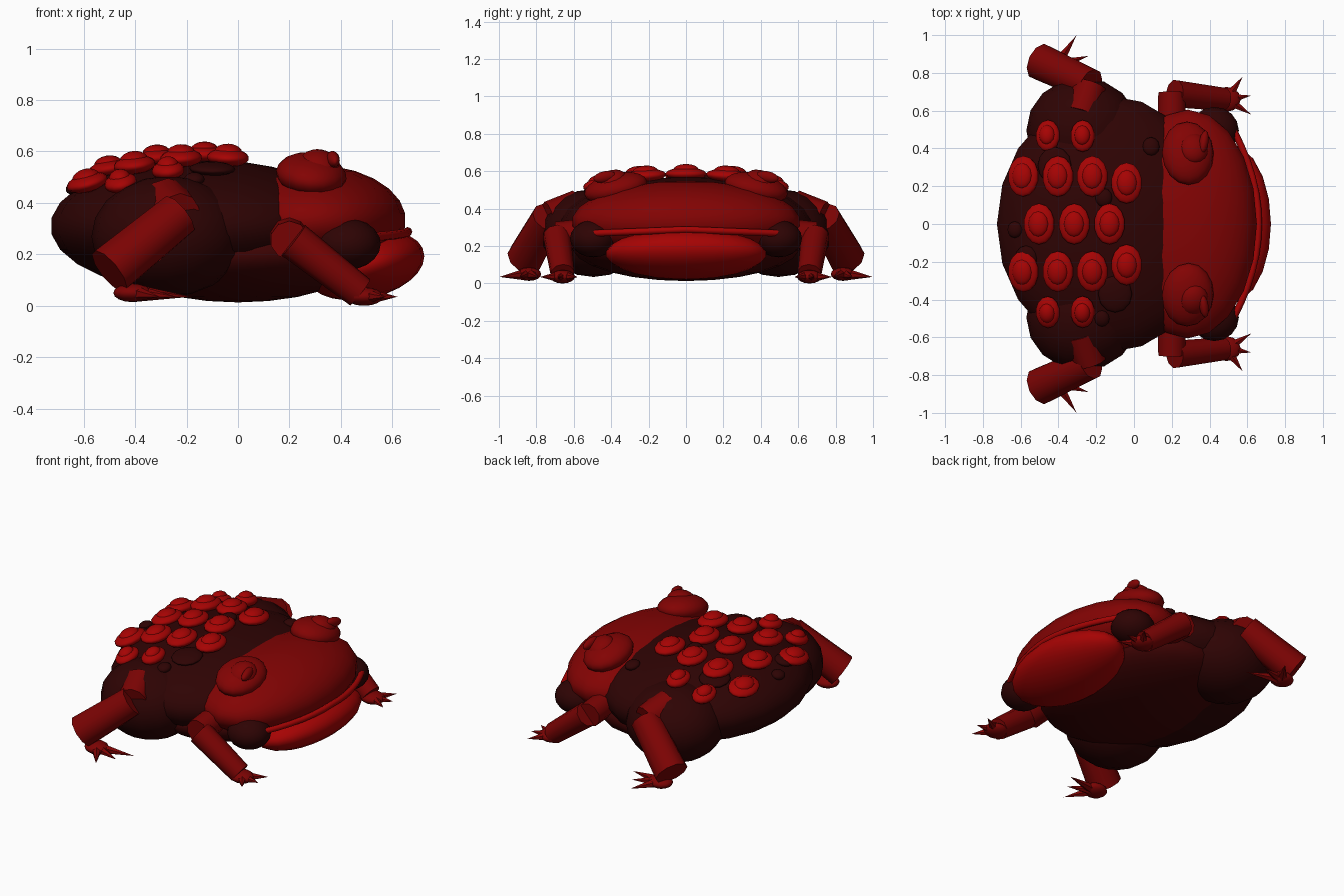
import bpy, math
from mathutils import Vector

cube = bpy.data.objects.get("Cube")
if cube:
    bpy.data.objects.remove(cube, do_unlink=True)


def material(name, rgb):
    m = bpy.data.materials.new(name)
    m.use_nodes = True
    m.diffuse_color = (*rgb, 1)
    m.node_tree.nodes["Principled BSDF"].inputs["Base Color"].default_value = (*rgb, 1)
    return m


HIDE = material("dark maroon hide", (0.027, 0.001, 0.001))
BELLY = material("belly maroon", (0.05, 0.001, 0.001))
HEAD = material("head red", (0.225, 0.001, 0.001))
LIMB = material("limb red", (0.2, 0.001, 0.001))
BRIGHT = material("bright red", (0.38, 0.001, 0.001))


def finish(name, mat, angle):
    ob = bpy.context.object
    ob.name = name
    ob.data.materials.append(mat)
    bpy.ops.object.shade_smooth_by_angle(angle=math.radians(angle))
    return ob


def blob(name, loc, size, mat, rot=(0, 0, 0), segs=20):
    bpy.ops.mesh.primitive_uv_sphere_add(segments=segs, ring_count=segs * 2 // 3,
                                         radius=1, location=loc, rotation=rot)
    bpy.context.object.scale = size
    return finish(name, mat, 60)


def limb(name, a, b, r1, r2, mat, sides=10):
    a, b = Vector(a), Vector(b)
    bpy.ops.mesh.primitive_cone_add(vertices=sides, radius1=r1, radius2=r2,
                                    depth=(b - a).length, location=(a + b) / 2,
                                    rotation=(b - a).to_track_quat('Z', 'Y').to_euler())
    return finish(name, mat, 40)


# Torso and head
BODY_C, BODY_S = Vector((-0.14, 0, 0.31)), Vector((0.59, 0.685, 0.26))
blob("body", BODY_C, BODY_S, HIDE)
blob("belly", (0, 0, 0.2), (0.5, 0.61, 0.187), BELLY)
blob("head", (0.285, 0, 0.332), (0.368, 0.61, 0.217), HEAD)
blob("throat", (0.495, 0, 0.158), (0.234, 0.43, 0.13), BRIGHT, (0, -0.22, 0))

# Lip: round tube along the mouth
curve = bpy.data.curves.new("lip", 'CURVE')
curve.dimensions = '3D'
curve.bevel_depth = 0.018
curve.bevel_resolution = 2
curve.use_fill_caps = True
spline = curve.splines.new('POLY')
spline.points.add(12)
for i, p in enumerate(spline.points):
    t = i / 6 - 1
    p.co = (0.66 - 0.135 * t * t, 0.5 * t, 0.288 - 0.02 * abs(t), 1)
lip = bpy.data.objects.new("lip", curve)
curve.materials.append(BRIGHT)
bpy.context.collection.objects.link(lip)


def foot(name, s, centre, tips):
    x, y, z = centre
    blob(name, (x, s * y, z), (0.075, 0.066, 0.036), LIMB, segs=12)
    for tx, ty in tips:
        limb(name + "_toe", (x, s * y, z), (tx, s * ty, 0.035), 0.036, 0, LIMB, 6)


# Paired parts
for s, side in ((1, "left"), (-1, "right")):
    blob(side + "_haunch", (-0.272, s * 0.495, 0.27), (0.298, 0.28, 0.235), HIDE, segs=16)
    blob(side + "_cheek", (0.425, s * 0.495, 0.24), (0.13, 0.125, 0.1), HIDE, segs=16)

    # Eyes, tipped outward
    blob(side + "_eye_mound", (0.285, s * 0.375, 0.51), (0.138, 0.172, 0.08), HEAD,
         (-s * 0.22, 0.12, 0), 16)
    blob(side + "_eye", (0.315, s * 0.4, 0.545), (0.08, 0.088, 0.058), HEAD,
         (-s * 0.4, 0.2, 0), 16)
    blob(side + "_pupil", (0.37, s * 0.435, 0.57), (0.025, 0.062, 0.03), HEAD,
         (-s * 0.2, 0, -s * 0.15), 12)

    # Hind leg
    knee = (-0.23, s * 0.735, 0.355)
    limb(side + "_thigh", (-0.28, s * 0.58, 0.4), knee, 0.1, 0.085, LIMB)
    limb(side + "_shin", knee, (-0.5, s * 0.86, 0.135), 0.09, 0.1, LIMB)
    foot(side + "_hind_foot", s, (-0.41, 0.84, 0.05),
         ((-0.305, 0.998), (-0.24, 0.89), (-0.18, 0.79)))

    # Front leg
    limb(side + "_upper_arm", (0.2, s * 0.42, 0.28), (0.2, s * 0.695, 0.255),
         0.08, 0.075, LIMB)
    limb(side + "_forearm", (0.215, s * 0.69, 0.255), (0.475, s * 0.66, 0.052),
         0.075, 0.064, LIMB)
    foot(side + "_front_foot", s, (0.49, 0.66, 0.036),
         ((0.575, 0.78), (0.62, 0.68), (0.62, 0.58)))


def on_back(x, y):
    # Point and tilt on the upper surface of the body
    u, v = (x - BODY_C.x) / BODY_S.x, (y - BODY_C.y) / BODY_S.y
    w = math.sqrt(1 - u * u - v * v)
    n = Vector((u / BODY_S.x, v / BODY_S.y, w / BODY_S.z)).normalized()
    tilt = Vector((0, 0, 1)).lerp(n, 0.5).normalized()
    rot = Vector((0, 0, 1)).rotation_difference(tilt).to_euler()
    return Vector((x, y, BODY_C.z + w * BODY_S.z)), tilt, rot


# Warts: flat disc with a raised cap, in rows across the back
rows = [(0, 1, (-0.5, -0.315, -0.13))]
for s in (1, -1):
    rows += [(s * 0.25, 1, (-0.58, -0.4, -0.22)), (s * 0.215, 1, (-0.04,)),
             (s * 0.46, 0.78, (-0.45, -0.27))]
for y, k, xs in rows:
    for x in xs:
        p, n, rot = on_back(x, y)
        lift = 0.015 + 0.04 * abs(y)
        blob("wart", p + n * lift, (0.083 * k, 0.11 * k, 0.036), BRIGHT, rot, 14)
        blob("wart_cap", p + n * (lift + 0.02), (0.055 * k, 0.07 * k, 0.034), BRIGHT, rot, 12)

# Small dark bumps between the warts
for x, y, r in ((-0.16, 0.14, 0.045), (0.09, 0.41, 0.045), (-0.63, -0.03, 0.04),
                (-0.1, -0.37, 0.09), (-0.17, -0.5, 0.04), (-0.57, -0.18, 0.06),
                (-0.42, 0.31, 0.09)):
    p, n, rot = on_back(x, y)
    blob("hide_bump", p + n * 0.005, (r, r * 1.1, 0.026), HIDE, rot, 12)
